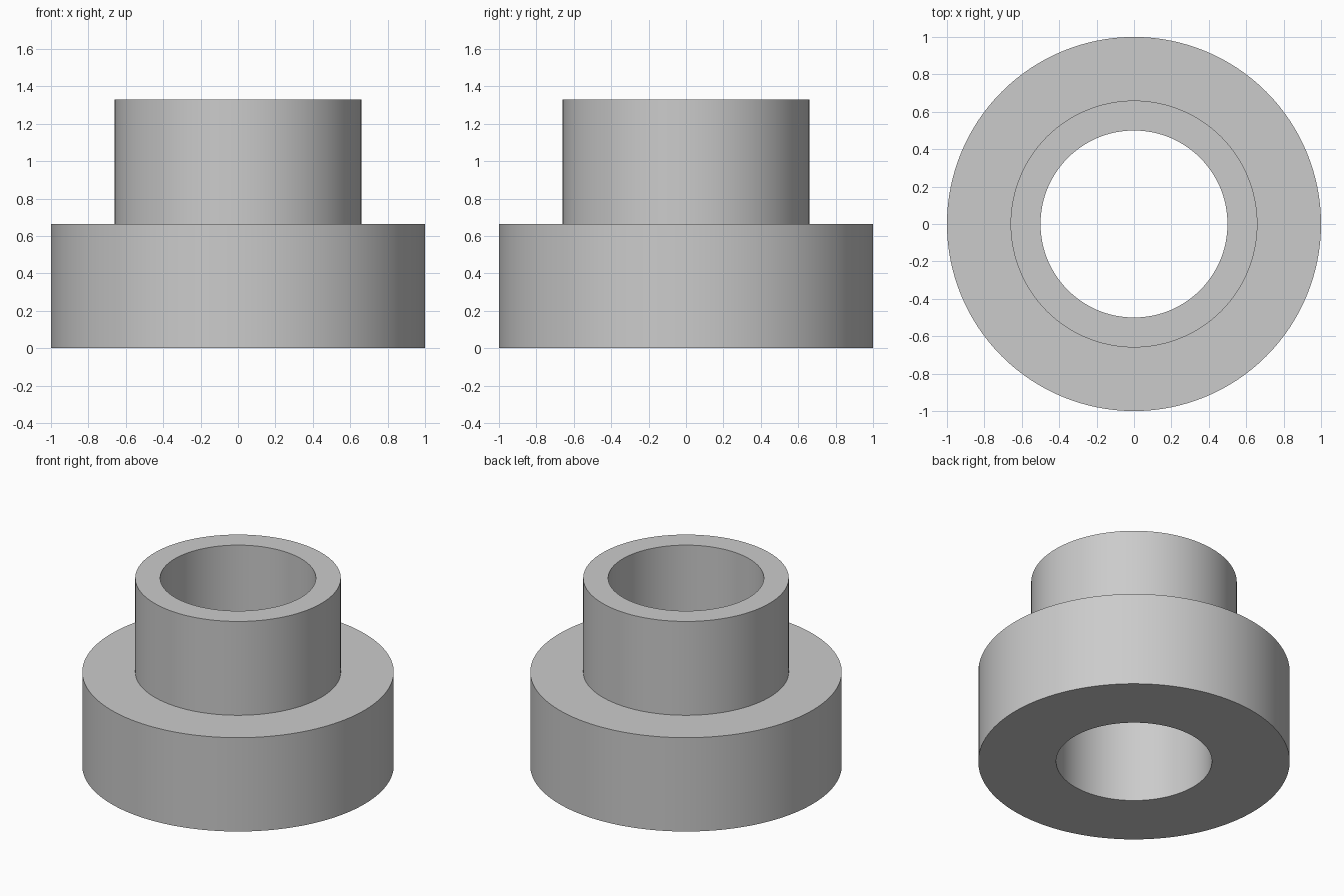
import bpy
import bmesh
import math

cube = bpy.data.objects.get("Cube")
if cube:
    bpy.data.objects.remove(cube, do_unlink=True)

# Plain grey material
GREY = (0.6, 0.6, 0.6, 1.0)
grey = bpy.data.materials.new("plain_grey")
grey.use_nodes = True
grey.diffuse_color = GREY
grey.node_tree.nodes["Principled BSDF"].inputs["Base Color"].default_value = GREY

# Main dimensions
FLANGE_RADIUS, COLLAR_RADIUS, BORE_RADIUS = 1.0, 0.66, 0.5
FLANGE_TOP, COLLAR_TOP = 0.665, 1.33
SEGMENTS = 128


def lathe(name, profile, material):
    """Spin a closed (radius, height) profile around the z axis."""
    bm = bmesh.new()
    verts = [bm.verts.new((r, 0, z)) for r, z in profile]
    edges = [bm.edges.new((a, b)) for a, b in zip(verts, verts[1:] + verts[:1])]
    bmesh.ops.spin(bm, geom=verts + edges, cent=(0, 0, 0), axis=(0, 0, 1),
                   angle=math.tau, steps=SEGMENTS, use_merge=True)
    bmesh.ops.remove_doubles(bm, verts=bm.verts, dist=0.0001)
    bmesh.ops.recalc_face_normals(bm, faces=bm.faces)
    mesh = bpy.data.meshes.new(name)
    bm.to_mesh(mesh)
    bm.free()
    mesh.materials.append(material)
    obj = bpy.data.objects.new(name, mesh)
    bpy.context.collection.objects.link(obj)
    return obj


# Stepped bushing: wide flange, narrow collar and a straight through bore
bushing = lathe("flanged_bushing", [
    (BORE_RADIUS, 0),
    (FLANGE_RADIUS, 0),
    (FLANGE_RADIUS, FLANGE_TOP),
    (COLLAR_RADIUS, FLANGE_TOP),
    (COLLAR_RADIUS, COLLAR_TOP),
    (BORE_RADIUS, COLLAR_TOP),
], grey)

# Smooth round walls with crisp rims
bpy.ops.object.select_all(action="DESELECT")
bushing.select_set(True)
bpy.context.view_layer.objects.active = bushing
bpy.ops.object.shade_smooth_by_angle(angle=math.radians(30))
